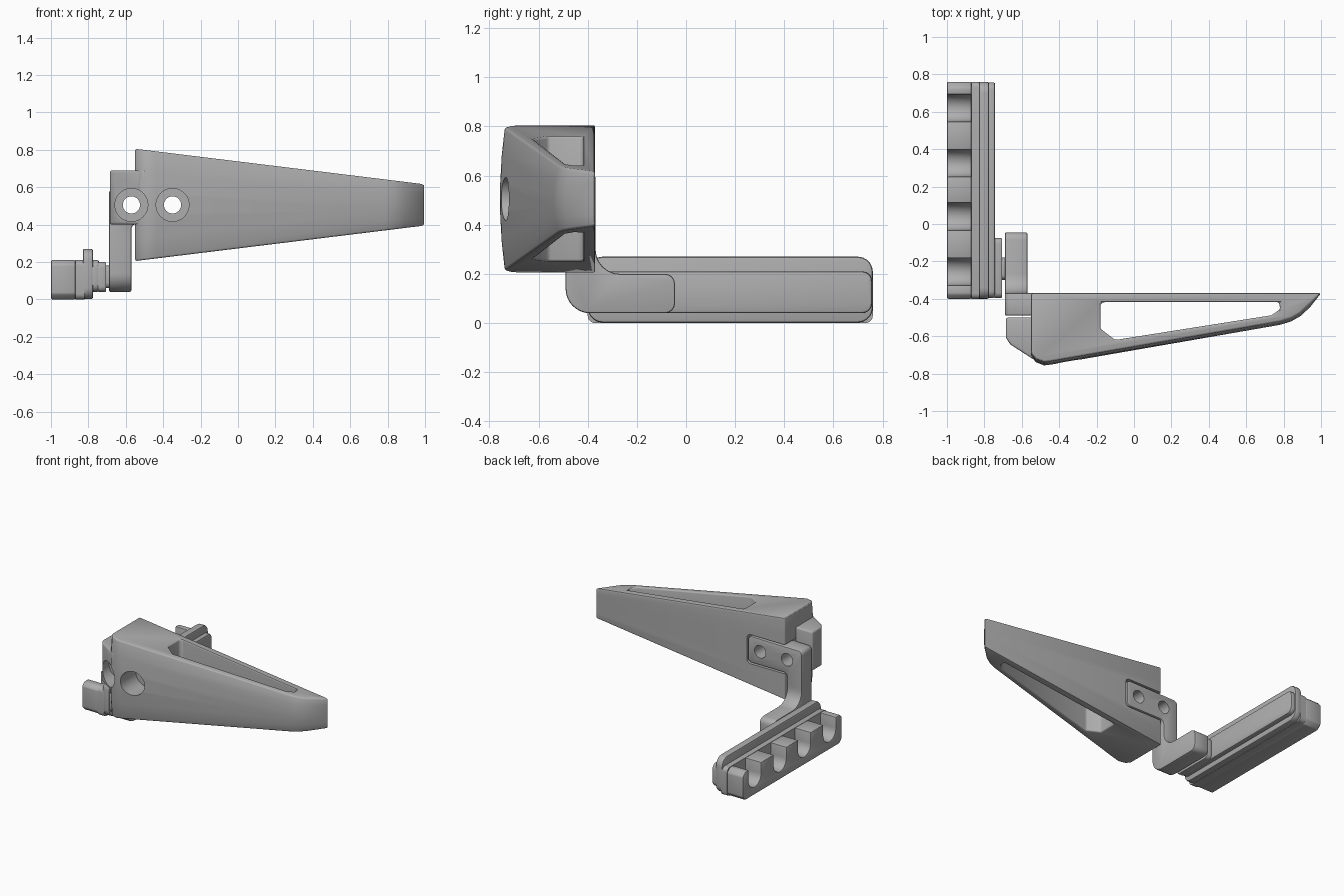
import bpy, bmesh, math
from mathutils import Vector

if "Cube" in bpy.data.objects:
    bpy.data.objects.remove(bpy.data.objects["Cube"], do_unlink=True)

GREY = (0.42, 0.42, 0.42, 1)
mat = bpy.data.materials.new("plain grey")
mat.use_nodes = True
mat.diffuse_color = GREY
bsdf = mat.node_tree.nodes["Principled BSDF"]
bsdf.inputs["Base Color"].default_value = GREY
bsdf.inputs["Roughness"].default_value = 0.6

PLACE = {"X": lambda u, v, w: (w, u, v),
         "Y": lambda u, v, w: (u, w, v),
         "Z": lambda u, v, w: (u, v, w)}


def make_object(name, bm):
    bmesh.ops.recalc_face_normals(bm, faces=bm.faces)
    mesh = bpy.data.meshes.new(name)
    bm.to_mesh(mesh)
    bm.free()
    mesh.materials.append(mat)
    obj = bpy.data.objects.new(name, mesh)
    bpy.context.collection.objects.link(obj)
    return obj


def loft(name, rings):
    """Skin matching rings of points and cap both ends."""
    bm = bmesh.new()
    loops = [[bm.verts.new(p) for p in ring] for ring in rings]
    n = len(loops[0])
    for a, b in zip(loops, loops[1:]):
        for i in range(n):
            j = (i + 1) % n
            bm.faces.new((a[i], a[j], b[j], b[i]))
    bm.faces.new(loops[0])
    bm.faces.new(loops[-1])
    return make_object(name, bm)


def prism(name, pts, axis, lo, hi):
    place = PLACE[axis]
    return loft(name, [[place(u, v, w) for u, v in pts] for w in (lo, hi)])


def arc(cx, cy, r, start, end, steps):
    angles = [math.radians(start + (end - start) * i / steps) for i in range(steps + 1)]
    return [(cx + r * math.cos(a), cy + r * math.sin(a)) for a in angles]


def round_rect(u0, u1, v0, v1, r, steps=5):
    pts = []
    for cx, cy, a in ((u1 - r, v1 - r, 0), (u0 + r, v1 - r, 90),
                      (u0 + r, v0 + r, 180), (u1 - r, v0 + r, 270)):
        pts += arc(cx, cy, r, a, a + 90, steps)
    return pts


def apply(obj, mod):
    with bpy.context.temp_override(object=obj, active_object=obj):
        bpy.ops.object.modifier_apply(modifier=mod.name)


def combine(obj, other, operation="DIFFERENCE"):
    mod = obj.modifiers.new("combine", "BOOLEAN")
    mod.operation, mod.solver, mod.object = operation, "EXACT", other
    apply(obj, mod)


def bevel(obj, width, segments=3, angle=35):
    mod = obj.modifiers.new("soft edges", "BEVEL")
    mod.width, mod.segments = width, segments
    mod.limit_method, mod.angle_limit = "ANGLE", math.radians(angle)
    apply(obj, mod)


def discard(*objs):
    for o in objs:
        bpy.data.objects.remove(o, do_unlink=True)


MID = 0.505                      # height of the wedge centre line
HOLES = (-0.57, -0.35)           # x of the two screw holes

# Tapered wedge body with a gently bulging front
outline = [(-0.55, -0.37), (-0.55, -0.71), (-0.525, -0.74), (-0.48, -0.757),
           (-0.44, -0.752), (0.78, -0.54), (0.84, -0.522), (0.89, -0.493),
           (0.94, -0.447), (1.0, -0.37)]
rings = []
for t in (-1, -0.6, -0.2, 0.2, 0.6, 1):
    ring = []
    for x, y in outline:
        half = 0.30 - 0.19 * (x + 0.55) / 1.55
        ring.append((x, y + (0.02 * t * t if y < -0.4 else 0), MID + half * t))
    rings.append(ring)
body = loft("wedge_body", rings)
window = prism("window_cutter", [(-0.18, -0.43), (-0.165, -0.418), (0.775, -0.418),
               (0.782, -0.455), (0.735, -0.488), (-0.10, -0.62), (-0.18, -0.56)],
               "Z", 0, 1)
combine(body, window)
bevel(body, 0.015)

# Side tab that carries the outer screw
tab = prism("side_tab", [(-0.685, -0.5), (-0.685, -0.61), (-0.66, -0.645),
            (-0.5, -0.748), (-0.47, -0.72), (-0.47, -0.5)], "Z", 0.4, 0.69)
bevel(tab, 0.012)

# Pocket for the mounting plate
pocket = prism("pocket_cutter", round_rect(-0.8, -0.24, 0.395, 0.61, 0.03),
               "Y", -0.495, -0.2)
combine(body, pocket)

# Angled bracket: L-shaped plate joined to a foot
JOIN = 0.32
plate_shape = ([(-0.69, JOIN)] + arc(-0.66, 0.565, 0.03, 180, 90, 4)
               + arc(-0.28, 0.57, 0.03, 90, 0, 4) + arc(-0.28, 0.435, 0.03, 0, -90, 4)
               + arc(-0.54, 0.375, 0.03, 90, 180, 4) + [(-0.57, JOIN)])
bracket = prism("bracket", plate_shape, "Y", -0.49, -0.368)
foot = prism("bracket_foot",
             [(-0.49, JOIN)] + arc(-0.39, 0.14, 0.1, 180, 270, 8)
             + arc(-0.085, 0.08, 0.04, 270, 360, 4) + arc(-0.085, 0.16, 0.04, 0, 90, 4)
             + arc(-0.268, 0.30, 0.1, 270, 180, 6) + [(-0.368, JOIN)],
             "X", -0.69, -0.57)
combine(bracket, foot, "UNION")
bevel(bracket, 0.008, 2)

# Screw holes with counterbores from the front
cutters = []
for x in HOLES:
    bore = prism("bore_cutter", arc(x, MID, 0.088, 0, 352.5, 47), "Y", -0.9, -0.57)
    drill = prism("drill_cutter", arc(x, MID, 0.046, 0, 348.75, 31), "Y", -0.9, -0.2)
    for part in (body, tab):
        combine(part, bore)
        combine(part, drill)
    combine(bracket, drill)
    cutters += [bore, drill]
discard(window, pocket, foot, *cutters)

# Toothed holder: a comb with U-shaped slots open at the top
TOP = 0.21
comb = [(-0.4, 0.03), (-0.37, 0.0), (0.73, 0.0), (0.76, 0.03), (0.76, 0.18), (0.73, TOP)]
for centre in (0.62, 0.325, 0.04, -0.255):
    comb += [(centre + 0.072, TOP)]
    comb += arc(centre, 0.13, 0.072, 0, -180, 12)
    comb += [(centre - 0.072, TOP)]
comb += [(-0.375, TOP), (-0.4, 0.185)]
teeth = prism("holder_teeth", comb, "X", -1.0, -0.868)
bevel(teeth, 0.008, 2)
spine = prism("holder_spine", round_rect(-0.4, 0.76, 0.0, TOP, 0.03), "X", -0.87, -0.82)

# Long flange with a raised inner strip
flange = prism("holder_flange", round_rect(-0.4, 0.76, 0.002, 0.27, 0.06),
               "X", -0.83, -0.775)
strip = prism("inner_strip", round_rect(-0.395, 0.757, 0.04, TOP, 0.04),
              "X", -0.785, -0.742)
for part in (flange, strip):
    bevel(part, 0.01, 2)

# Neck between the strip and the bracket foot
neck = prism("neck_block", round_rect(-0.395, -0.075, 0.04, 0.2, 0.03), "X", -0.75, -0.705)
pin = prism("neck_pin", round_rect(-0.3, -0.18, 0.06, 0.18, 0.03), "X", -0.72, -0.68)
bevel(neck, 0.006, 2)

# Smooth shading with crisp edges
parts = (body, tab, bracket, teeth, spine, flange, strip, neck, pin)
bpy.ops.object.select_all(action="DESELECT")
for part in parts:
    part.select_set(True)
bpy.context.view_layer.objects.active = body
bpy.ops.object.shade_smooth_by_angle(angle=math.radians(30))
